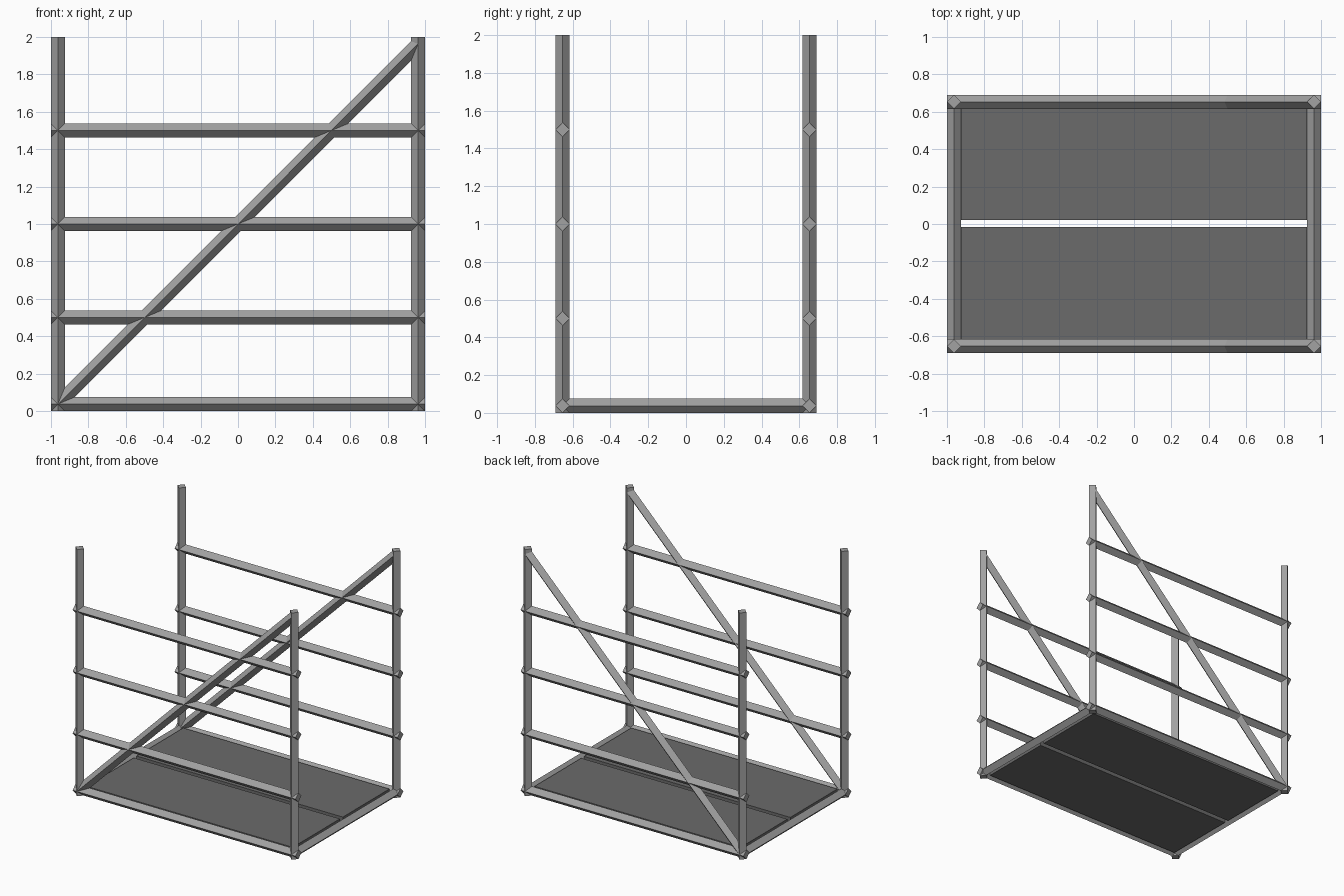
import bpy, bmesh
from mathutils import Vector

if "Cube" in bpy.data.objects:
    bpy.data.objects.remove(bpy.data.objects["Cube"])

R = 0.0375              # half diagonal of the square tube
PX, PY = 0.9625, 0.6535 # post centres


def material(name, v):
    m = bpy.data.materials.new(name)
    m.diffuse_color = (v, v, v, 1)
    m.use_nodes = True
    m.node_tree.nodes["Principled BSDF"].inputs["Base Color"].default_value = m.diffuse_color
    return m


steel = material("light grey steel", 0.36)
board = material("dark grey board", 0.145)


def finish(name, bm, mat):
    bmesh.ops.recalc_face_normals(bm, faces=bm.faces)
    me = bpy.data.meshes.new(name)
    bm.to_mesh(me)
    bm.free()
    me.materials.append(mat)
    bpy.context.collection.objects.link(bpy.data.objects.new(name, me))


def rod(name, p, q, side=(0, 1, 0)):
    """Four-sided tube from p to q, standing on its corner edge."""
    p, q, u = Vector(p), Vector(q), Vector(side)
    w = (q - p).normalized().cross(u)
    bm = bmesh.new()
    a, b = ([bm.verts.new(c + o * R) for o in (u, w, -u, -w)] for c in (p, q))
    bm.faces.new(a)
    bm.faces.new(b)
    for i in range(4):
        j = (i + 1) % 4
        bm.faces.new((a[i], a[j], b[j], b[i]))
    finish(name, bm, steel)


def box(name, lo, hi, mat):
    bm = bmesh.new()
    bmesh.ops.create_cube(bm, size=1)
    for v in bm.verts:
        v.co = [(l + h) / 2 + c * (h - l) for l, h, c in zip(lo, hi, v.co)]
    finish(name, bm, mat)


# Front and back frames: posts, rails and diagonal brace
for label, y in (("front", -PY), ("back", PY)):
    for side, x in (("left", -PX), ("right", PX)):
        rod(f"{label}_{side}_post", (x, y, 0), (x, y, 2))
    for i, z in enumerate((R, 0.5, 1.0, 1.5)):
        rod(f"{label}_rail_{i}", (-1, y, z), (1, y, z))
    rod(f"{label}_brace", (-PX, y, R), (PX, y, 2 - R))

# Side rails joining the two frames at the base
for side, x in (("left", -PX), ("right", PX)):
    rod(f"{side}_base_rail", (x, -PY, R), (x, PY, R), (1, 0, 0))

# Two floor boards with a narrow gap between them
box("front_floor_board", (-0.925, -0.62, 0.0125), (0.925, -0.015, 0.0625), board)
box("back_floor_board", (-0.925, 0.022, 0.0125), (0.925, 0.62, 0.0625), board)
